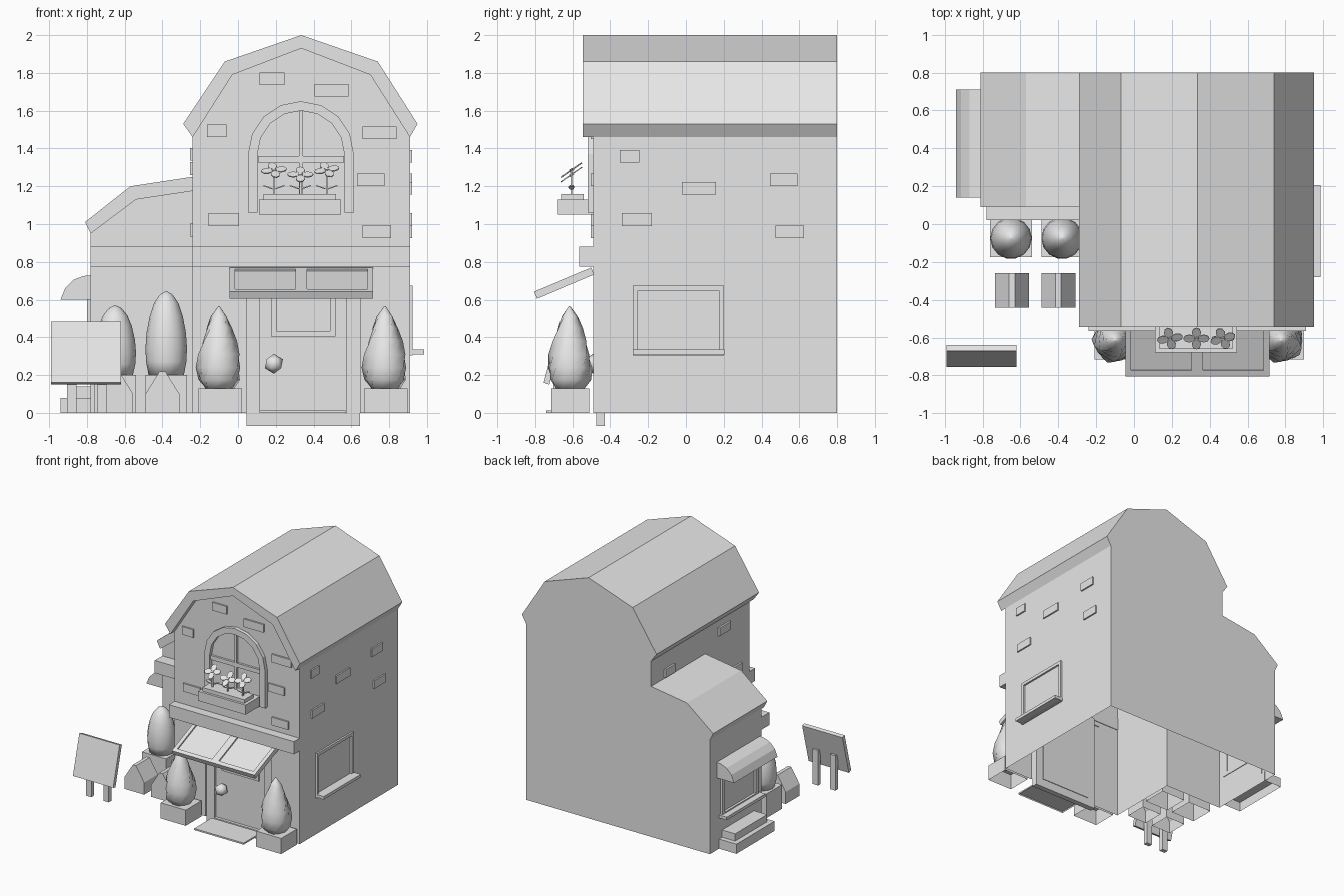
import bpy, bmesh, math
from mathutils import Vector, Matrix

old = bpy.data.objects.get("Cube")
if old:
    bpy.data.objects.remove(old, do_unlink=True)

plaster = bpy.data.materials.new("plain_light_grey")
plaster.use_nodes = True
plaster.diffuse_color = (0.8, 0.8, 0.8, 1)
plaster.node_tree.nodes["Principled BSDF"].inputs["Base Color"].default_value = (0.8, 0.8, 0.8, 1)


def finish(name, bm, open_base=False, smooth=False):
    bmesh.ops.recalc_face_normals(bm, faces=bm.faces[:])
    if open_base:
        base = [f for f in bm.faces if all(abs(v.co.z) < 1e-4 for v in f.verts)]
        bmesh.ops.delete(bm, geom=base, context="FACES")
    for f in bm.faces:
        f.smooth = smooth
    me = bpy.data.meshes.new(name)
    bm.to_mesh(me)
    bm.free()
    me.materials.append(plaster)
    ob = bpy.data.objects.new(name, me)
    bpy.context.collection.objects.link(ob)
    return ob


def prism(name, pts, a, b, axis="y", open_base=False):
    """Extrude a flat outline along one axis from a to b."""
    bm = bmesh.new()
    if axis == "y":
        place = lambda p, t: (p[0], t, p[1])
    else:
        place = lambda p, t: (t, p[0], p[1])
    ends = [[bm.verts.new(place(p, t)) for p in pts] for t in (a, b)]
    bm.faces.new(ends[0])
    bm.faces.new(ends[1])
    for i in range(len(pts)):
        j = (i + 1) % len(pts)
        bm.faces.new((ends[0][i], ends[0][j], ends[1][j], ends[1][i]))
    return finish(name, bm, open_base)


def box(name, x, y, z, open_base=False):
    outline = [(x[0], z[0]), (x[1], z[0]), (x[1], z[1]), (x[0], z[1])]
    return prism(name, outline, y[0], y[1], "y", open_base)


def frame(name, u, z, w, a, b, axis="y"):
    """Rectangular frame from four bars of width w."""
    bars = [(u, (z[0], z[0] + w)), (u, (z[1] - w, z[1])),
            ((u[0], u[0] + w), (z[0] + w, z[1] - w)), ((u[1] - w, u[1]), (z[0] + w, z[1] - w))]
    for i, (p, q) in enumerate(bars):
        outline = [(p[0], q[0]), (p[1], q[0]), (p[1], q[1]), (p[0], q[1])]
        prism(f"{name}_{i + 1}", outline, a, b, axis)


def lathe(name, profile, centre, sides, twist=0.0, lobes=0.0):
    """Spin (radius, height) rings; twist turns and lobes flutes the form."""
    bm = bmesh.new()
    rings = []
    for i, (r, z) in enumerate(profile):
        ring = []
        for k in range(sides):
            t = math.tau * k / sides + twist * i
            rr = r * (1 - lobes * (k % 2))
            ring.append(bm.verts.new((centre[0] + rr * math.cos(t), centre[1] + rr * math.sin(t), z)))
        rings.append(ring)
    for low, high in zip(rings, rings[1:]):
        for k in range(sides):
            j = (k + 1) % sides
            bm.faces.new((low[k], low[j], high[j], high[k]))
    bm.faces.new(rings[0])
    bm.faces.new(rings[-1])
    return finish(name, bm, smooth=True)


def boolean(target, other, operation):
    mod = target.modifiers.new(operation.lower(), "BOOLEAN")
    mod.operation, mod.object, mod.solver = operation, other, "EXACT"
    bpy.context.view_layer.update()
    new = bpy.data.meshes.new_from_object(target.evaluated_get(bpy.context.evaluated_depsgraph_get()))
    target.modifiers.clear()
    target.data = new
    bpy.data.objects.remove(other, do_unlink=True)


# House shell: tall wing, low wing, door recess, open underneath
main_eaves = [(-0.24, 1.46), (-0.03, 1.79), (0.335, 1.93), (0.70, 1.79), (0.91, 1.46)]
side_eaves = [(-0.78, 0.95), (-0.54, 1.13), (-0.24, 1.175)]
walls = prism("walls", [(-0.24, 0)] + main_eaves + [(0.91, 0)], -0.49, 0.80)
wing = prism("wing", [(-0.78, 0)] + side_eaves + [(-0.2, 1.175), (-0.2, 0)], 0.12, 0.80)
boolean(walls, wing, "UNION")
boolean(walls, box("recess", (0.045, 0.645), (-0.6, -0.43), (-0.1, 0.75)), "DIFFERENCE")
bm = bmesh.new()
bm.from_mesh(walls.data)
bpy.data.objects.remove(walls, do_unlink=True)
finish("house_walls", bm, open_base=True)

# Roofs
main_top = [(-0.29, 1.53), (-0.07, 1.86), (0.335, 2.0), (0.74, 1.86), (0.95, 1.53)]
side_top = [(-0.81, 1.01), (-0.57, 1.20), (-0.24, 1.25)]
prism("main_roof", main_top + main_eaves[::-1], -0.545, 0.80)
prism("side_roof", side_top + side_eaves[::-1], 0.09, 0.80)

# Cornices
box("main_cornice", (-0.24, 0.91), (-0.565, -0.485), (0.775, 0.88))
box("side_cornice", (-0.78, -0.24), (0.02, 0.125), (0.775, 0.88))

# Raised bricks: front, left wall, right wall
front_bricks = [(0.115, 0.245, 1.735), (0.405, 0.585, 1.675), (-0.165, -0.06, 1.46), (0.66, 0.84, 1.45),
                (0.63, 0.775, 1.2), (-0.155, 0.005, 0.99), (0.66, 0.81, 0.927)]
left_bricks = [(-0.35, -0.245, 1.325), (-0.02, 0.16, 1.155), (0.445, 0.59, 1.2),
               (-0.34, -0.18, 0.99), (0.475, 0.625, 0.925)]
right_bricks = [(-0.23, -0.08, 1.335), (0.5, 0.63, 1.26), (-0.38, -0.22, 0.935)]
for a, b, z in front_bricks:
    box("front_brick", (a, b), (-0.503, -0.485), (z, z + 0.067))
for a, b, z in left_bricks:
    box("left_brick", (0.905, 0.922), (a, b), (z, z + 0.067))
for a, b, z in right_bricks:
    box("right_brick", (-0.255, -0.235), (a, b), (z, z + 0.067))


# Arched upper window
def arch(half, bottom, spring, rise):
    curve = [(0.333 + half * math.cos(math.pi * i / 8), spring + rise * math.sin(math.pi * i / 8)) for i in range(9)]
    return [(0.333 + half, bottom)] + curve + [(0.333 - half, bottom)]


prism("arch_frame", arch(0.28, 1.06, 1.37, 0.28) + arch(0.23, 1.06, 1.37, 0.23)[::-1], -0.52, -0.485)
box("window_post", (0.322, 0.344), (-0.508, -0.485), (1.12, 1.60))
box("window_crossbar", (0.105, 0.56), (-0.508, -0.485), (1.325, 1.36))
box("flower_box", (0.11, 0.545), (-0.68, -0.49), (1.05, 1.13))
box("flower_soil", (0.135, 0.52), (-0.66, -0.54), (1.13, 1.16))

# Flowers: four tilted petals, a stem and two leaves each
tilt = Matrix.Rotation(math.radians(35), 4, "X")
for x, z, turn in ((0.19, 1.285, 0.2), (0.33, 1.262, 0.0), (0.47, 1.287, 0.35)):
    bm = bmesh.new()
    at = Matrix.Translation((x, -0.605, z)) @ tilt @ Matrix.Rotation(turn, 4, "Z")
    for k in range(4):
        petal = Matrix.Rotation(math.tau * k / 4, 4, "Z") @ Matrix.Translation((0.038, 0, 0)) \
            @ Matrix.Diagonal((0.031, 0.024, 0.006, 1))
        bmesh.ops.create_cone(bm, cap_ends=True, segments=8, radius1=1, radius2=1, depth=1, matrix=at @ petal)
    bmesh.ops.create_cone(bm, cap_ends=True, segments=8, radius1=0.014, radius2=0.01, depth=0.014, matrix=at)
    for s in (-1, 1):
        leaf = Matrix.Translation((x + s * 0.032, -0.605, 1.195)) @ Matrix.Rotation(-s * 0.35, 4, "Y") \
            @ Matrix.Diagonal((0.03, 0.016, 0.006, 1))
        bmesh.ops.create_cone(bm, cap_ends=True, segments=6, radius1=1, radius2=1, depth=1, matrix=leaf)
    finish("flower", bm)
    box("flower_stem", (x - 0.005, x + 0.005), (-0.61, -0.60), (1.15, z))

# Door
frame("door_frame", (0.045, 0.645), (-0.07, 0.75), 0.07, -0.475, -0.43)
box("door", (0.115, 0.575), (-0.45, -0.425), (0, 0.68))
frame("door_window", (0.175, 0.515), (0.405, 0.66), 0.028, -0.465, -0.445)
box("door_mat", (0.115, 0.57), (-0.74, -0.51), (0, 0.013), True)
bm = bmesh.new()
bmesh.ops.create_icosphere(bm, subdivisions=1, radius=0.053, matrix=Matrix.Translation((0.19, -0.49, 0.26)))
finish("door_knob", bm, smooth=True)


# Sloped door canopy: frame bars around two sunken panels
def slope(name, x, s, e, top, low):
    """Slab piece from s to e along the canopy, between two height offsets."""
    p = lambda t, h: (-0.485 - 0.305 * t - 0.016 * h, 0.77 - 0.128 * t + 0.037 * (h - 1))
    prism(name, [p(s, low), p(e, low), p(e, top), p(s, top)], x[0], x[1], "x")


slope("canopy_panel", (-0.04, 0.71), 0, 0.98, 0.7, 0)
slope("canopy_front_bar", (-0.045, 0.715), 0.9, 1, 1, 0)
slope("canopy_back_bar", (-0.045, 0.715), 0, 0.06, 1, 0)
for x in ((-0.045, -0.015), (0.305, 0.365), (0.685, 0.715)):
    slope("canopy_rib", x, 0, 1, 1, 0)

# Left wall window
frame("left_window_frame", (-0.28, 0.20), (0.305, 0.675), 0.026, 0.905, 0.925, "x")
box("left_window_sill", (0.905, 0.985), (-0.28, 0.205), (0.31, 0.335))

# Right wall window, rounded awning and step boxes
frame("right_window_frame", (0.19, 0.66), (0.26, 0.64), 0.03, -0.80, -0.775, "x")
box("right_window_sill", (-0.85, -0.775), (0.17, 0.68), (0.255, 0.28))
awning = [(-0.775, 0.73), (-0.82, 0.725), (-0.87, 0.705), (-0.915, 0.66), (-0.94, 0.60), (-0.775, 0.60)]
prism("right_awning", awning, 0.14, 0.71)
box("lower_step", (-0.94, -0.775), (0.18, 0.68), (0, 0.08), True)
box("upper_step", (-0.90, -0.775), (0.22, 0.64), (0.08, 0.14))

# Planters with twisted trees by the door
tree = [(0.075, 0.12), (0.115, 0.175), (0.124, 0.24), (0.115, 0.31), (0.095, 0.38), (0.07, 0.45), (0.045, 0.51), (0.003, 0.567)]
for x in (-0.095, 0.783):
    box("tree_planter", (x - 0.115, x + 0.115), (-0.715, -0.51), (0, 0.13), True)
    lathe("twisted_tree", tree, (x - 0.005, -0.615), 10, 0.3, 0.1)

# Planters with rounded bushes by the low wing
bush = [(0.85, 0), (0.97, 0.16), (1, 0.32), (0.95, 0.5), (0.8, 0.7), (0.58, 0.86), (0.3, 0.96), (0.02, 1)]
for x, height in ((-0.65, 0.37), (-0.38, 0.445)):
    box("bush_planter", (x - 0.11, x + 0.11), (-0.175, 0.03), (0, 0.2), True)
    lathe("bush", [(r * 0.11, 0.2 + h * height) for r, h in bush], (x, -0.075), 14)

# Peaked blocks in front of the bushes
for x in (-0.735, -0.49):
    outline = [(0, 0), (0, 0.1), (0.075, 0.22), (0.105, 0.22), (0.18, 0.1), (0.18, 0)]
    prism("peaked_block", [(x + u, z) for u, z in outline], -0.44, -0.26, "y", True)

# Leaning sign board on two legs
prism("sign_board", [(-0.755, 0.16), (-0.725, 0.15), (-0.64, 0.475), (-0.67, 0.483)], -0.99, -0.62, "x")
for x in (-0.88, -0.72):
    box("sign_leg", (x - 0.025, x + 0.025), (-0.705, -0.67), (0, 0.29))
